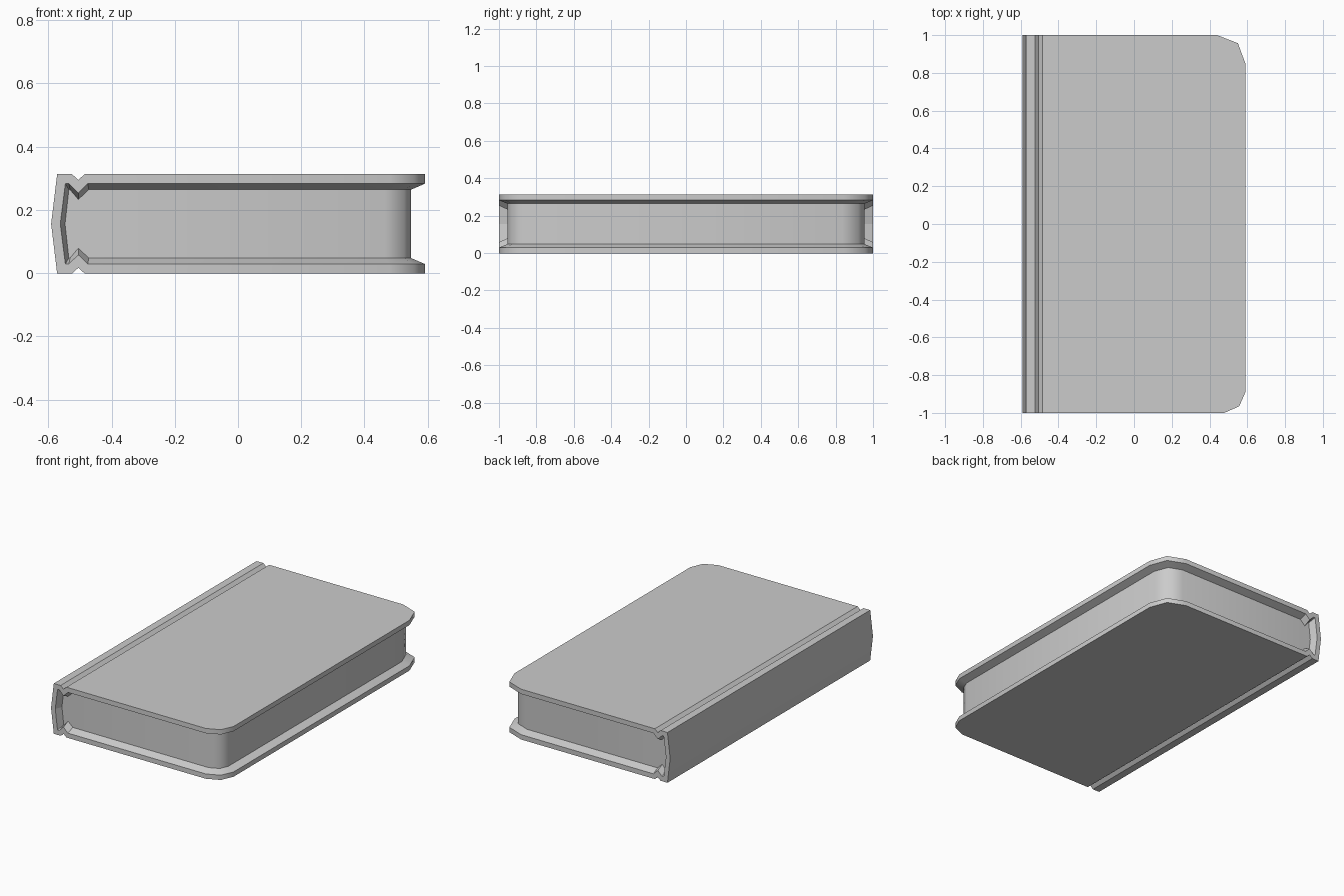
import bpy, bmesh
from math import radians

if "Cube" in bpy.data.objects:
    bpy.data.objects.remove(bpy.data.objects["Cube"])

MID = 0.156  # the book is symmetric about this height

# Half profiles in (x, z above mid height), from spine centre over the hinge groove
OUTER = [(-.591, 0), (-.572, .157), (-.525, .157), (-.505, .139), (-.485, .157)]
RIM = [(-.562, 0), (-.546, .127), (-.535, .127), (-.505, .098), (-.475, .127)]
PAGE = [(-.547, 0), (-.535, .108), (-.531, .108), (-.505, .077), (-.472, .108)]

# Cut corners in plan (x, y), front and back
COVER_FRONT = [(.478, -1), (.557, -.965), (.591, -.888)]
COVER_BACK = [(.44, 1), (.55, .957), (.591, .847)]
PAGE_FRONT = [(.465, -.955), (.525, -.928), (.547, -.875)]
PAGE_BACK = [(.43, .955), (.513, .922), (.547, .835)]


def row(profile, corner):
    """One edge line: along the front or back end, then round the corner."""
    y, z = corner[0][1], profile[-1][1]
    return [(x, y, h) for x, h in profile] + [(x, v, z) for x, v in corner]


def strip(bm, a, b, smooth):
    """Quads between two matching lines of points."""
    va, vb = [[bm.verts.new(p) for p in line] for line in (a, b)]
    for i in range(len(a) - 1):
        f = bm.faces.new((va[i], va[i + 1], vb[i + 1], vb[i]))
        f.smooth = smooth(i)


def finish(name, bm):
    """Weld, mark hard edges and mirror the upper half downwards."""
    bmesh.ops.remove_doubles(bm, verts=bm.verts, dist=1e-5)
    bmesh.ops.dissolve_degenerate(bm, edges=bm.edges, dist=1e-5)
    bmesh.ops.recalc_face_normals(bm, faces=bm.faces)
    for e in bm.edges:
        if len(e.link_faces) == 2:
            e.smooth = e.calc_face_angle(0) < radians(50)
    me = bpy.data.meshes.new(name)
    bm.to_mesh(me)
    bm.free()
    ob = bpy.data.objects.new(name, me)
    bpy.context.collection.objects.link(ob)
    ob.location.z = MID
    m = ob.modifiers.new("mirror", 'MIRROR')
    m.use_axis = (False, False, True)
    m.merge_threshold = 1e-4
    return ob


of, ob_ = row(OUTER, COVER_FRONT), row(OUTER, COVER_BACK)
outer_path = of + ob_[::-1]
rim_path = row(RIM, COVER_FRONT) + row(RIM, COVER_BACK)[::-1]
page_path = row(PAGE, PAGE_FRONT) + row(PAGE, PAGE_BACK)[::-1]

# Cover: outside skin, board edge, and bevel running in to the pages
bm = bmesh.new()
strip(bm, of, ob_, lambda i: i == 0)
strip(bm, outer_path, rim_path, lambda i: i > 3)
strip(bm, rim_path, page_path, lambda i: 3 < i < 11)
finish("cover", bm)

# Pages: wall round the three open sides
bm = bmesh.new()
strip(bm, page_path, [(x, y, 0) for x, y, z in page_path], lambda i: True)
finish("pages", bm)
